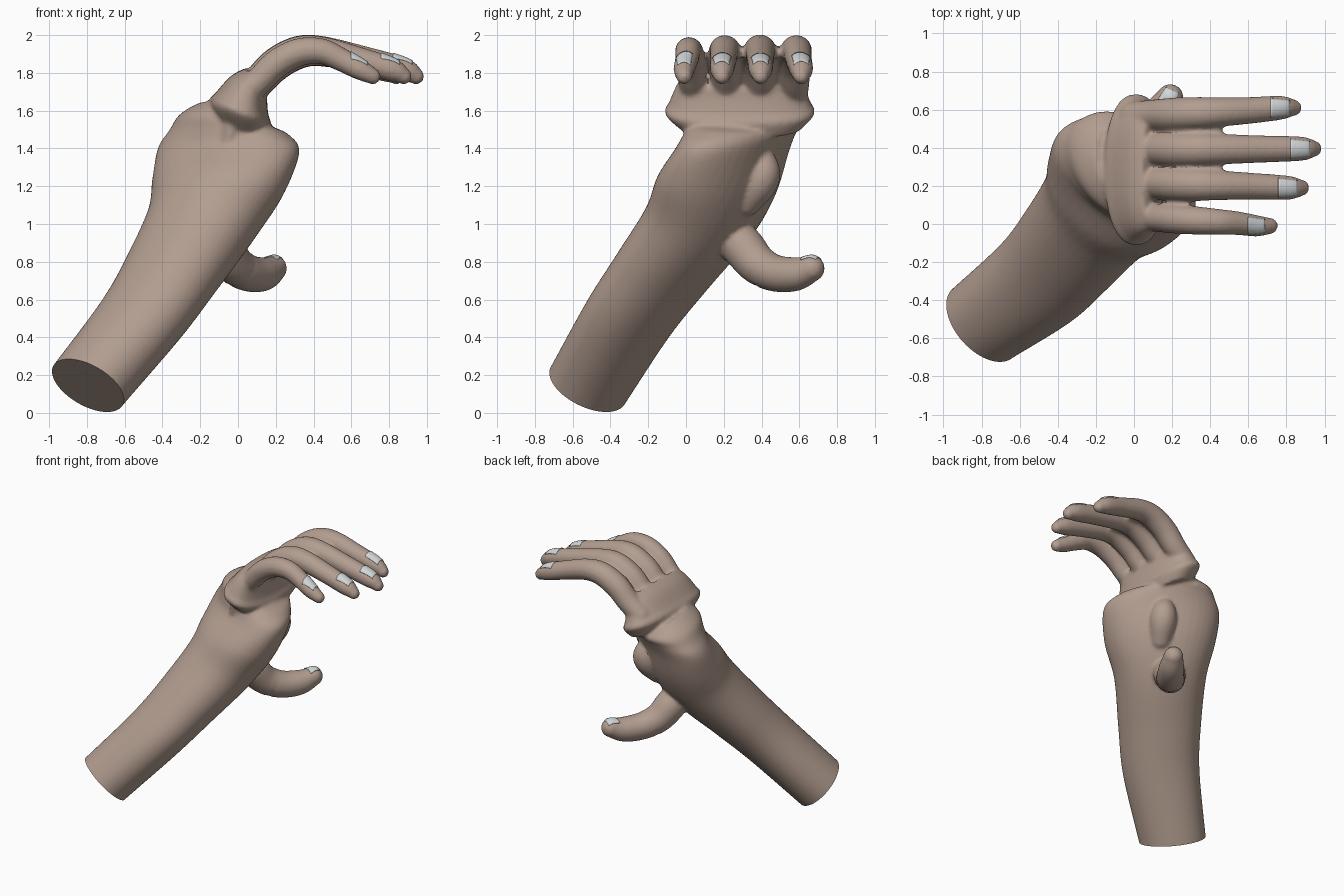
import bpy, bmesh, math
from mathutils import Vector, Matrix

old = bpy.data.objects.get("Cube")
if old:
    bpy.data.objects.remove(old)


def material(name, rgb):
    m = bpy.data.materials.new(name)
    m.use_nodes = True
    col = (*rgb, 1)
    m.diffuse_color = col
    m.node_tree.nodes["Principled BSDF"].inputs["Base Color"].default_value = col
    return m


skin = material("skin", (0.45, 0.34, 0.28))
nail_white = material("nail_white", (0.65, 0.68, 0.68))


def smooth_rows(rows, steps=8):
    """Catmull-Rom interpolation of any tuples of numbers."""
    out = []
    for i in range(len(rows) - 1):
        p = [rows[max(0, min(len(rows) - 1, i + k))] for k in (-1, 0, 1, 2)]
        for s in range(steps):
            t = s / steps
            out.append([0.5 * (2 * b + (c - a) * t + (2 * a - 5 * b + 4 * c - d) * t * t
                               + (3 * b - a - 3 * c + d) * t ** 3)
                        for a, b, c, d in zip(*p)])
    out.append(list(rows[-1]))
    return out


def loft(bm, rings):
    loops = [[bm.verts.new(p) for p in ring] for ring in rings]
    n = len(loops[0])
    for lo, hi in zip(loops, loops[1:]):
        for i in range(n):
            j = (i + 1) % n
            bm.faces.new((lo[i], lo[j], hi[j], hi[i]))
    bm.faces.new(loops[0][::-1])
    bm.faces.new(loops[-1])


def ellipse(c, u, w, power=1.0, n=40):
    def p(v):
        return math.copysign(abs(v) ** power, v)
    return [c + u * p(math.cos(math.tau * i / n)) + w * p(math.sin(math.tau * i / n))
            for i in range(n)]


def body(bm, rows, power=1.0):
    """Rows: x, y, z, half width, half depth, heading, tilt."""
    rings = []
    for x, y, z, a, b, head, tilt in smooth_rows(rows):
        h, t = math.radians(head), math.radians(tilt)
        u = Vector((math.cos(h), math.sin(h), 0))
        w = Vector((-math.sin(h) * math.cos(t), math.cos(h) * math.cos(t), -math.sin(t)))
        rings.append(ellipse(Vector((x, y, z)), u * a, w * b, power))
    loft(bm, rings)


def limb(bm, rows):
    """Round tube with ball ends. Rows: x, y, z, radius."""
    pts = smooth_rows(rows)
    cs = [Vector(p[:3]) for p in pts]
    rings = []
    for i, c in enumerate(cs):
        d = (cs[min(i + 1, len(cs) - 1)] - cs[max(i - 1, 0)]).normalized()
        side = d.cross(Vector((0.3, 1, 0.2))) if abs(d.y) < 0.7 else d.cross(Vector((1, 0, 0)))
        side.normalize()
        rings.append(ellipse(c, side * pts[i][3], d.cross(side) * pts[i][3], n=24))
    loft(bm, rings)
    for k in (0, -1):
        bmesh.ops.create_uvsphere(bm, u_segments=24, v_segments=16, radius=pts[k][3],
                                  matrix=Matrix.Translation(cs[k]))


bm = bmesh.new()

# Forearm flaring into the broad palm
body(bm, [
    (-0.85, -0.57, 0.07, 0.24, 0.20, -52, 45),
    (-0.795, -0.52, 0.145, 0.24, 0.20, -52, 45),
    (-0.51, -0.305, 0.50, 0.275, 0.205, -48, 44),
    (-0.345, -0.125, 0.75, 0.298, 0.222, -46, 40),
    (-0.195, 0.06, 1.00, 0.33, 0.25, -43, 31),
    (-0.105, 0.16, 1.20, 0.395, 0.262, -37, 18),
    (-0.05, 0.245, 1.39, 0.418, 0.235, -32, 6),
    (-0.05, 0.285, 1.48, 0.36, 0.24, -38, 4),
    (-0.065, 0.31, 1.54, 0.30, 0.23, -55, 10),
    (-0.03, 0.30, 1.60, 0.24, 0.16, -62, 18)])

# Knuckle block with its projecting rim
body(bm, [
    (0.01, 0.29, 1.50, 0.31, 0.14, -90, 20),
    (0.01, 0.285, 1.585, 0.395, 0.175, -90, 20),
    (0.025, 0.285, 1.64, 0.375, 0.15, -90, 25),
    (0.06, 0.285, 1.72, 0.34, 0.115, -90, 35),
    (0.10, 0.285, 1.77, 0.31, 0.08, -90, 45)], 0.85)

# Fingers: base y, tip y, tip x, base radius, tip radius
fingers = [(0.04, -0.01, 0.755, 0.076, 0.056), (0.215, 0.19, 0.92, 0.087, 0.063),
           (0.39, 0.395, 0.985, 0.09, 0.064), (0.565, 0.61, 0.88, 0.087, 0.063)]
for y0, y1, tip, r0, r1 in fingers:
    path = [(0.00, 1.66, 0.9), (0.10, 1.745, 0.95), (0.20, 1.845, 1), (0.32, 1.908, 0.98),
            (0.44, 1.915, 0.9)]
    rows = [(x, y0 + (y1 - y0) * x / tip, z, r0 * k) for x, z, k in path]
    pad = tip - 0.11
    mid = (0.44 + pad) / 2
    rows += [(mid, y0 + (y1 - y0) * mid / tip, 1.872, (r0 * 0.8 + r1) / 2 + 0.004),
             (pad, y1, 1.818, r1),
             (tip - 0.042, y1, 1.782, 0.043)]
    limb(bm, rows)

# Webbing between the three long fingers
body(bm, [
    (0.10, 0.39, 1.735, 0.18, 0.04, -90, 47),
    (0.20, 0.39, 1.835, 0.18, 0.04, -90, 50),
    (0.32, 0.395, 1.90, 0.19, 0.04, -90, 73),
    (0.46, 0.397, 1.905, 0.19, 0.025, -90, 88)])

# Thumb
limb(bm, [(-0.12, 0.20, 0.97, 0.10), (-0.08, 0.295, 0.885, 0.114), (-0.025, 0.375, 0.79, 0.106),
          (0.055, 0.47, 0.74, 0.098), (0.135, 0.58, 0.735, 0.09), (0.19, 0.665, 0.765, 0.07)])

# Palm pad and wrist tendon
limb(bm, [(0.02, 0.32, 1.12, 0.08), (0.055, 0.385, 1.21, 0.095), (0.065, 0.41, 1.28, 0.09),
          (0.05, 0.40, 1.36, 0.065)])
limb(bm, [(-0.02, 0.02, 1.56, 0.045), (-0.05, 0.04, 1.42, 0.045), (-0.07, 0.07, 1.30, 0.04)])

bmesh.ops.recalc_face_normals(bm, faces=bm.faces)
mesh = bpy.data.meshes.new("arm_and_hand")
bm.to_mesh(mesh)
bm.free()
hand = bpy.data.objects.new("arm_and_hand", mesh)
bpy.context.collection.objects.link(hand)

# Fuse the parts into one skin
fuse = hand.modifiers.new("fuse", 'REMESH')
fuse.mode = 'VOXEL'
fuse.voxel_size = 0.013
soft = hand.modifiers.new("soften", 'SMOOTH')
soft.factor = 0.5
soft.iterations = 5
bpy.context.view_layer.update()
dg = bpy.context.evaluated_depsgraph_get()
fused = bpy.data.meshes.new_from_object(hand.evaluated_get(dg))
hand.modifiers.clear()

# Cut the forearm off flat
bm = bmesh.new()
bm.from_mesh(fused)
bmesh.ops.bisect_plane(bm, geom=bm.verts[:] + bm.edges[:] + bm.faces[:],
                       plane_co=(-0.795, -0.52, 0.145), plane_no=(0.52, 0.47, 0.71),
                       clear_inner=True)
bmesh.ops.holes_fill(bm, edges=[e for e in bm.edges if e.is_boundary], sides=0)
bmesh.ops.recalc_face_normals(bm, faces=bm.faces)
bm.to_mesh(fused)
bm.free()
hand.data = fused
fused.materials.clear()
fused.materials.append(skin)


def shade(ob):
    bpy.ops.object.select_all(action='DESELECT')
    ob.select_set(True)
    bpy.context.view_layer.objects.active = ob
    bpy.ops.object.shade_smooth_by_angle(angle=math.radians(40))


shade(hand)


def nail(name, loc, length, width, turn=0.0):
    """Thin plate, narrower at its free end, draped onto the fingertip."""
    b = bmesh.new()
    bmesh.ops.create_grid(b, x_segments=10, y_segments=10, size=0.5)
    for v in b.verts:
        v.co.y *= width * (0.88 - 0.24 * v.co.x)
        v.co.x *= length
    me = bpy.data.meshes.new(name)
    b.to_mesh(me)
    b.free()
    me.materials.append(nail_white)
    ob = bpy.data.objects.new(name, me)
    ob.location = loc
    ob.rotation_euler.z = turn
    bpy.context.collection.objects.link(ob)
    wrap = ob.modifiers.new("drape", 'SHRINKWRAP')
    wrap.target = hand
    wrap.wrap_method = 'PROJECT'
    wrap.use_project_z = True
    wrap.use_positive_direction = False
    wrap.use_negative_direction = True
    wrap.offset = 0.005
    thick = ob.modifiers.new("thickness", 'SOLIDIFY')
    thick.thickness = 0.006
    shade(ob)


names = ("little", "ring", "middle", "index")
for name, (y0, y1, tip, r0, r1) in zip(names, fingers):
    nail(name + "_nail", (tip - 0.112, y1, 2.05), r1 * 1.6, r1 * 1.65)
nail("thumb_nail", (0.185, 0.665, 0.90), 0.085, 0.10, math.radians(65))
